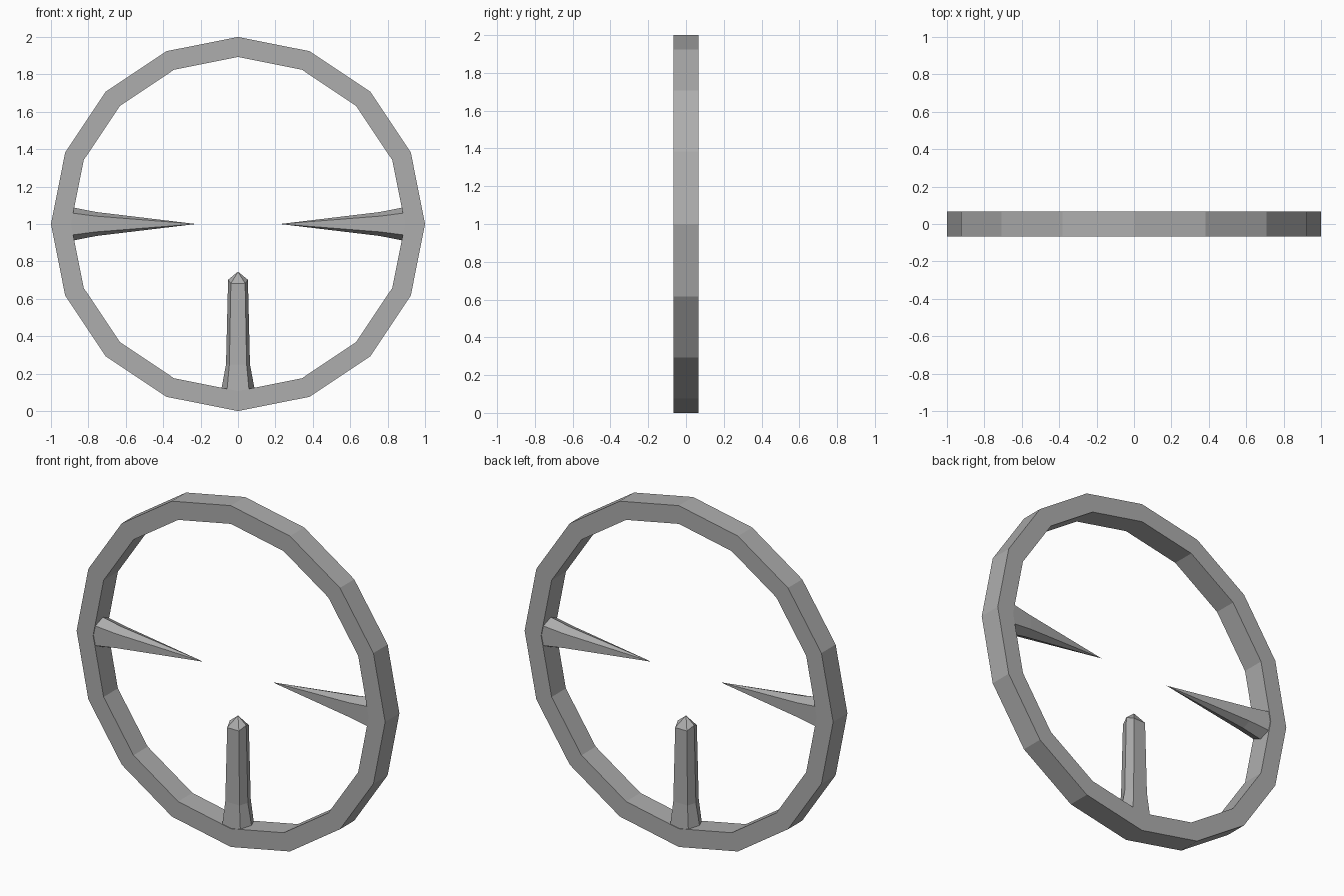
import bpy, bmesh, math
from mathutils import Matrix

if "Cube" in bpy.data.objects:
    bpy.data.objects.remove(bpy.data.objects["Cube"])

grey = bpy.data.materials.new("mid grey")
grey.diffuse_color = (0.42, 0.42, 0.42, 1)
grey.use_nodes = True
grey.node_tree.nodes["Principled BSDF"].inputs["Base Color"].default_value = grey.diffuse_color

SIDES = 16
CENTRE_Z = 1.0


def finish(name, bm):
    bmesh.ops.recalc_face_normals(bm, faces=bm.faces)
    mesh = bpy.data.meshes.new(name)
    bm.to_mesh(mesh)
    bm.free()
    mesh.materials.append(grey)
    obj = bpy.data.objects.new(name, mesh)
    bpy.context.collection.objects.link(obj)
    return obj


def bridge(bm, a, b):
    n = len(a)
    for i in range(n):
        bm.faces.new((a[i], a[(i + 1) % n], b[(i + 1) % n], b[i]))


# Outer ring: rectangular section swept round sixteen sides
bm = bmesh.new()
section = [(1.0, -0.066), (1.0, 0.066), (0.893, 0.066), (0.893, -0.066)]
loops = []
for k in range(SIDES):
    a = math.tau * k / SIDES
    loops.append([bm.verts.new((r * math.cos(a), y, CENTRE_Z + r * math.sin(a)))
                  for r, y in section])
for k in range(SIDES):
    bridge(bm, loops[k], loops[(k + 1) % SIDES])
finish("ring", bm)


# Spikes: six-sided sections (distance from centre, half width, half face width, half depth, inset)
def spike(name, turn, sections, tip):
    bm = bmesh.new()
    loops = []
    for r, side, face, depth, drop in sections:
        pts = [(side, 0, -r), (face, depth, -r - drop), (-face, depth, -r - drop),
               (-side, 0, -r), (-face, -depth, -r - drop), (face, -depth, -r - drop)]
        loops.append([bm.verts.new(p) for p in pts])
    for a, b in zip(loops, loops[1:]):
        bridge(bm, a, b)
    bm.faces.new(loops[0])
    point = bm.verts.new((0, 0, -tip))
    last = loops[-1]
    for i in range(6):
        bm.faces.new((last[i], last[(i + 1) % 6], point))
    bm.transform(Matrix.Translation((0, 0, CENTRE_Z)) @ Matrix.Rotation(turn, 4, 'Y'))
    finish(name, bm)


flare = (0.90, 0.092, 0.06, 0.063, 0)

# Lower post with a short pyramid cap
spike("bottom_post", 0,
      [flare, (0.75, 0.064, 0.046, 0.052, 0), (0.298, 0.053, 0.038, 0.046, 0.02)], 0.255)

# Sharp side spikes
for name, turn in (("left_spike", math.pi / 2), ("right_spike", -math.pi / 2)):
    spike(name, turn, [flare, (0.758, 0.064, 0.042, 0.052, 0)], 0.225)
